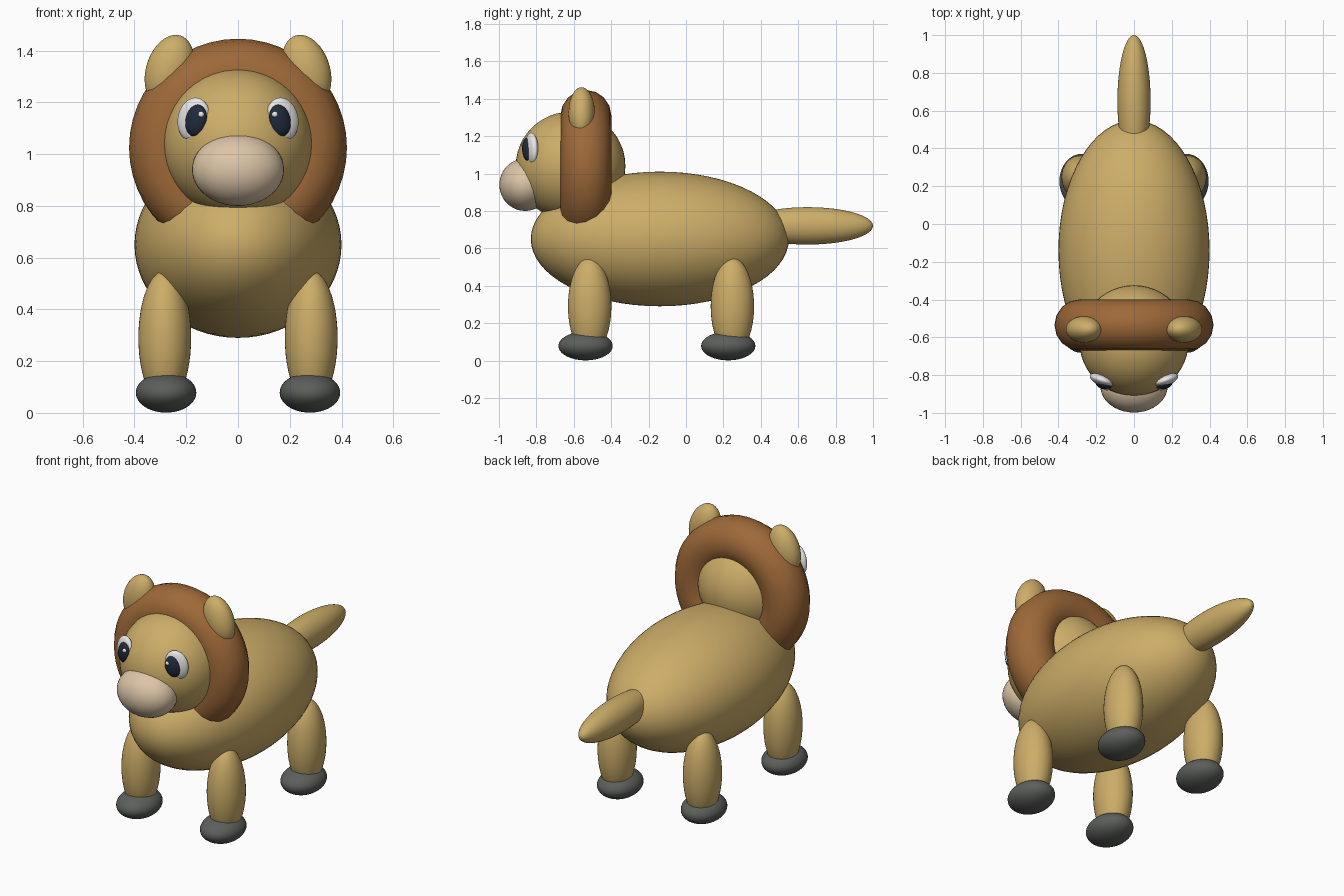
import bpy
import math

if "Cube" in bpy.data.objects:
    bpy.data.objects.remove(bpy.data.objects["Cube"])


def material(name, rgb):
    m = bpy.data.materials.new(name)
    m.diffuse_color = (*rgb, 1)
    m.use_nodes = True
    m.node_tree.nodes["Principled BSDF"].inputs["Base Color"].default_value = m.diffuse_color
    return m


tan = material("tan fur", (0.61, 0.42, 0.14))
brown = material("brown mane", (0.34, 0.14, 0.04))
cream = material("cream muzzle", (0.72, 0.56, 0.39))
grey = material("dark grey paw", (0.105, 0.115, 0.105))
navy = material("navy pupil", (0.015, 0.024, 0.045))
white = material("white", (0.82, 0.82, 0.82))


def finish(ob, name, mat):
    ob.name = name
    ob.data.materials.append(mat)
    bpy.ops.object.shade_smooth()
    return ob


def ellipsoid(name, loc, radii, mat, rot=(0, 0, 0), seg=40, rings=24):
    bpy.ops.mesh.primitive_uv_sphere_add(segments=seg, ring_count=rings, radius=1,
                                         location=loc, rotation=rot)
    ob = bpy.context.object
    ob.scale = radii
    return finish(ob, name, mat)


# Body, head, muzzle and tail
ellipsoid("body", (0, -0.14, 0.65), (0.40, 0.69, 0.36), tan, seg=64, rings=32)
ellipsoid("head", (0, -0.617, 1.04), (0.29, 0.293, 0.29), tan, seg=48)
ellipsoid("muzzle", (0, -0.86, 0.94), (0.178, 0.138, 0.14), cream)
ellipsoid("tail", (0, 0.65, 0.72), (0.088, 0.35, 0.10), tan)

# Mane: ring around the head
bpy.ops.mesh.primitive_torus_add(location=(0, -0.535, 1.025), rotation=(math.pi / 2, 0, 0),
                                 major_radius=0.285, minor_radius=0.136,
                                 major_segments=48, minor_segments=16)
finish(bpy.context.object, "mane", brown)

# Mirrored parts
for s, side in ((1, "left"), (-1, "right")):
    # Ears lean inwards at the top
    ellipsoid(f"ear_{side}", (0.265 * s, -0.558, 1.325), (0.09, 0.07, 0.14), tan,
              (0, math.radians(-18 * s), 0))

    # Eyes: white, pupil and glint
    turn = (0, math.radians(-12 * s), math.radians(20 * s))
    ellipsoid(f"eye_{side}", (0.171 * s, -0.825, 1.134), (0.065, 0.03, 0.085), white, turn)
    ellipsoid(f"pupil_{side}", (0.162 * s, -0.848, 1.13), (0.043, 0.026, 0.062), navy, turn)
    ellipsoid(f"glint_{side}", (0.143 * s, -0.868, 1.153), (0.013, 0.013, 0.013), white,
              seg=16, rings=10)

    # Legs and paws
    for end, y in (("front", -0.515), ("back", 0.248)):
        ellipsoid(f"{end}_leg_{side}", (0.283 * s, y, 0.29), (0.102, 0.116, 0.26), tan)
        ellipsoid(f"{end}_paw_{side}", (0.278 * s, y - 0.022, 0.078), (0.117, 0.145, 0.077), grey)
